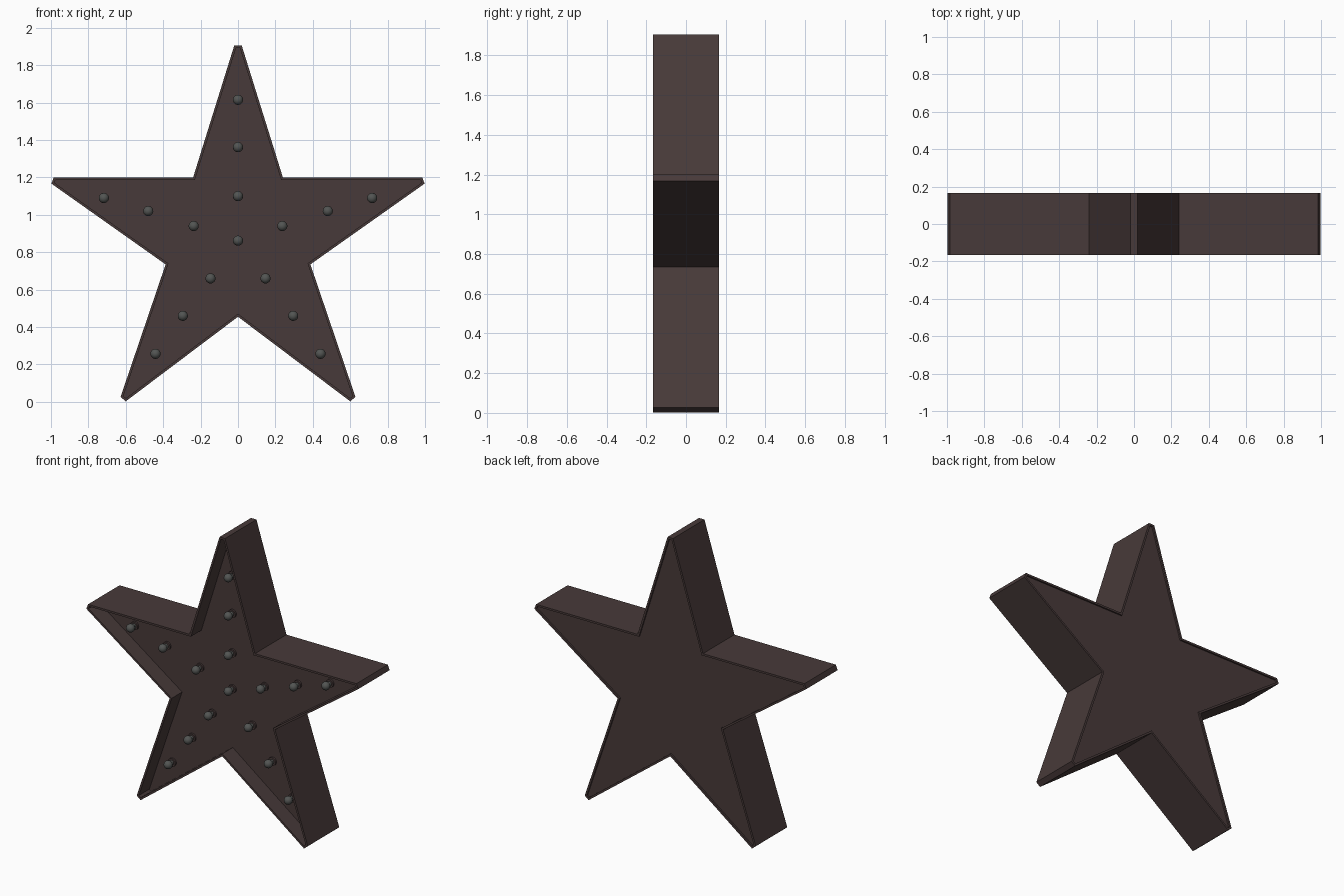
import bpy, bmesh, math
from mathutils import Matrix, Vector

if "Cube" in bpy.data.objects:
    bpy.data.objects.remove(bpy.data.objects["Cube"])


def material(name, rgb):
    m = bpy.data.materials.new(name)
    m.diffuse_color = (*rgb, 1)
    m.use_nodes = True
    m.node_tree.nodes["Principled BSDF"].inputs["Base Color"].default_value = m.diffuse_color
    return m


brown = material("dark brown metal", (0.064, 0.042, 0.041))
grey = material("grey glass", (0.085, 0.09, 0.086))

HALF = 0.165     # half depth of the box
RIM = 0.013      # sheet thickness
FLOOR = -0.055   # y of the panel holding the bulbs


def make_object(name, bm, mat):
    me = bpy.data.meshes.new(name)
    bm.to_mesh(me)
    bm.free()
    me.materials.append(mat)
    ob = bpy.data.objects.new(name, me)
    bpy.context.collection.objects.link(ob)
    return ob


# Star box: right half of the outline mirrored, extruded, recessed front and back
half = [(0.02, 1.905), (0.24, 1.2), (0.985, 1.2), (0.998, 1.167),
        (0.387, 0.735), (0.628, 0.026), (0.6, 0.003), (0, 0.455)]
outline = half + [(-x, z) for x, z in reversed(half[:-1])]
bm = bmesh.new()
front = bm.faces.new([bm.verts.new((x, -HALF, z)) for x, z in outline])
ext = bmesh.ops.extrude_face_region(bm, geom=[front], use_keep_orig=True)
bmesh.ops.translate(bm, vec=(0, 2 * HALF, 0),
                    verts=[g for g in ext["geom"] if isinstance(g, bmesh.types.BMVert)])
bmesh.ops.recalc_face_normals(bm, faces=bm.faces)
caps = [f for f in bm.faces if len(f.verts) == len(outline)]
for cap in caps:
    bmesh.ops.inset_region(bm, faces=[cap], thickness=RIM, use_even_offset=True)
    target = FLOOR if cap.calc_center_median().y < 0 else HALF - 0.01
    new = bmesh.ops.extrude_discrete_faces(bm, faces=[cap])["faces"][0]
    for v in new.verts:
        v.co.y = target
make_object("star_box", bm, brown)

# Bulbs: a centre bulb and three along each arm
side = [(0.237, 0.94), (0.48, 1.02), (0.717, 1.09),
        (0.147, 0.66), (0.295, 0.46), (0.441, 0.257)]
spots = [(0, 1.615), (0, 1.362), (0, 1.10), (0, 0.862)]
spots += [(s * x, z) for x, z in side for s in (1, -1)]


def cylinder(bm, x, z, r, y0, y1):
    mat = Matrix.Translation((x, (y0 + y1) / 2, z)) @ Matrix.Rotation(math.pi / 2, 4, 'X')
    bmesh.ops.create_cone(bm, cap_ends=True, segments=20, radius1=r, radius2=r,
                          depth=abs(y1 - y0), matrix=mat)


sockets, bulbs = bmesh.new(), bmesh.new()
for x, z in spots:
    cylinder(sockets, x, z, 0.027, FLOOR + 0.005, FLOOR - 0.012)
    cylinder(bulbs, x, z, 0.016, FLOOR, FLOOR - 0.04)
    bmesh.ops.create_uvsphere(bulbs, u_segments=20, v_segments=12, radius=0.027,
                              matrix=Matrix.Translation((x, FLOOR - 0.048, z)))
for name, b, m in (("bulb_sockets", sockets, brown), ("bulbs", bulbs, grey)):
    ob = make_object(name, b, m)
    bpy.context.view_layer.objects.active = ob
    ob.select_set(True)
    bpy.ops.object.shade_smooth_by_angle(angle=math.radians(40))
    ob.select_set(False)
